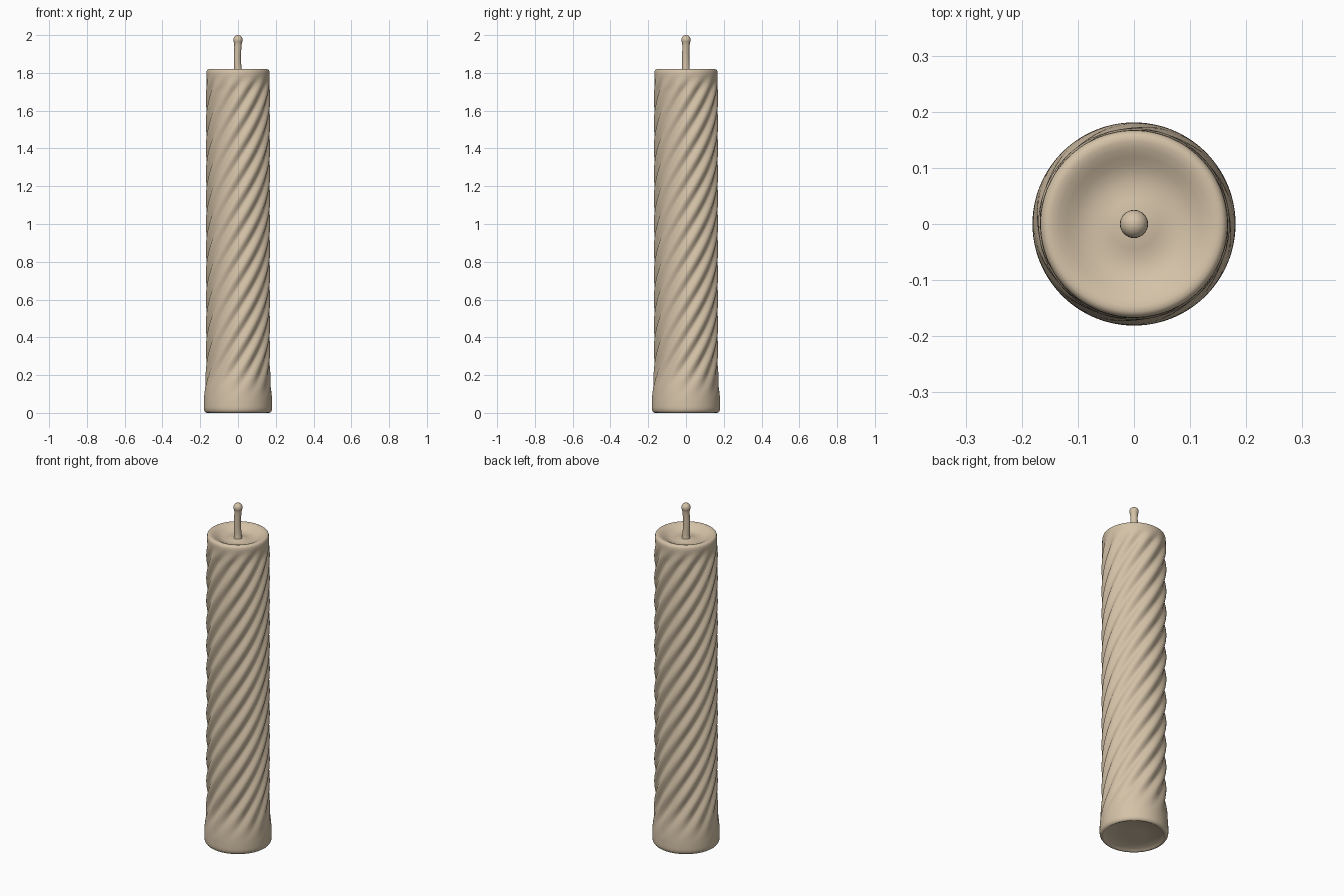
import bpy, bmesh, math

if "Cube" in bpy.data.objects:
    bpy.data.objects.remove(bpy.data.objects["Cube"])

wax = bpy.data.materials.new("beige wax")
wax.diffuse_color = (0.66, 0.54, 0.39, 1)
wax.use_nodes = True
wax.node_tree.nodes["Principled BSDF"].inputs["Base Color"].default_value = wax.diffuse_color


def finish(name, rings, bottom, top, angle=50):
    """Bridge a stack of equal-length rings and close both ends with fans."""
    bm = bmesh.new()
    loops = [[bm.verts.new(p) for p in ring] for ring in rings]
    n = len(loops[0])
    for a, b in zip(loops, loops[1:]):
        for i in range(n):
            j = (i + 1) % n
            bm.faces.new((a[i], a[j], b[j], b[i]))
    lo, hi = bm.verts.new(bottom), bm.verts.new(top)
    for i in range(n):
        j = (i + 1) % n
        bm.faces.new((lo, loops[0][j], loops[0][i]))
        bm.faces.new((hi, loops[-1][i], loops[-1][j]))
    mesh = bpy.data.meshes.new(name)
    bm.to_mesh(mesh)
    bm.free()
    mesh.materials.append(wax)
    obj = bpy.data.objects.new(name, mesh)
    bpy.context.collection.objects.link(obj)
    bpy.context.view_layer.objects.active = obj
    obj.select_set(True)
    bpy.ops.object.shade_smooth_by_angle(angle=math.radians(angle))
    obj.select_set(False)


def step(a, b, x):
    t = min(1, max(0, (x - a) / (b - a)))
    return t * t * (3 - 2 * t)


# Candle body: fluted, twisted column with a flared foot and dished top
SIDES, FLUTES, PITCH = 192, 12, 1.6


def ring(r, z, depth=0.0):
    pts = []
    for i in range(SIDES):
        a = 2 * math.pi * i / SIDES
        lobe = 0.5 - 0.5 * math.cos(FLUTES * (a - 2 * math.pi * z / PITCH))
        rr = r - depth * (1 - lobe ** 0.8)
        pts.append((rr * math.cos(a), rr * math.sin(a), z))
    return pts


rings = [ring(r, z) for r, z in ((0.06, 0.012), (0.145, 0.012), (0.158, 0.004),
                                 (0.166, 0.0), (0.173, 0.003), (0.179, 0.012))]
for k in range(151):
    z = 0.025 + (1.795 - 0.025) * k / 150
    radius = 0.181 - 0.0105 * step(0.03, 0.25, z)
    depth = 0.015 * step(0.06, 0.3, z) * (1 - step(1.70, 1.80, z))
    rings.append(ring(radius - 0.003 * step(1.72, 1.79, z), z, depth))
rings += [ring(r, z) for r, z in (
    (0.1665, 1.807), (0.163, 1.816), (0.156, 1.820), (0.147, 1.820), (0.135, 1.816),
    (0.120, 1.808), (0.105, 1.799), (0.09, 1.793), (0.075, 1.790), (0.06, 1.790),
    (0.045, 1.792), (0.03, 1.796))]
finish("candle_body", rings, (0, 0, 0.012), (0, 0, 1.797))

# Wick: slightly wavy stem with a rounded bead at its tip
stem = [(0.026, 1.785), (0.022, 1.80), (0.020, 1.82), (0.019, 1.86), (0.019, 1.90),
        (0.019, 1.935), (0.020, 1.953)]
bead = [(0.025 * math.sin(t), 1.975 - 0.025 * math.cos(t))
        for t in (math.radians(d) for d in range(60, 180, 15))]
wick = []
for r, z in stem + bead:
    off = -0.004 * math.sin(math.pi * step(1.80, 1.96, z))
    wick.append([(off + r * math.cos(a), off * 0.4 + r * math.sin(a), z)
                 for a in (2 * math.pi * i / 32 for i in range(32))])
finish("wick", wick, (0, 0, 1.785), (0, 0, 2.0), 60)
